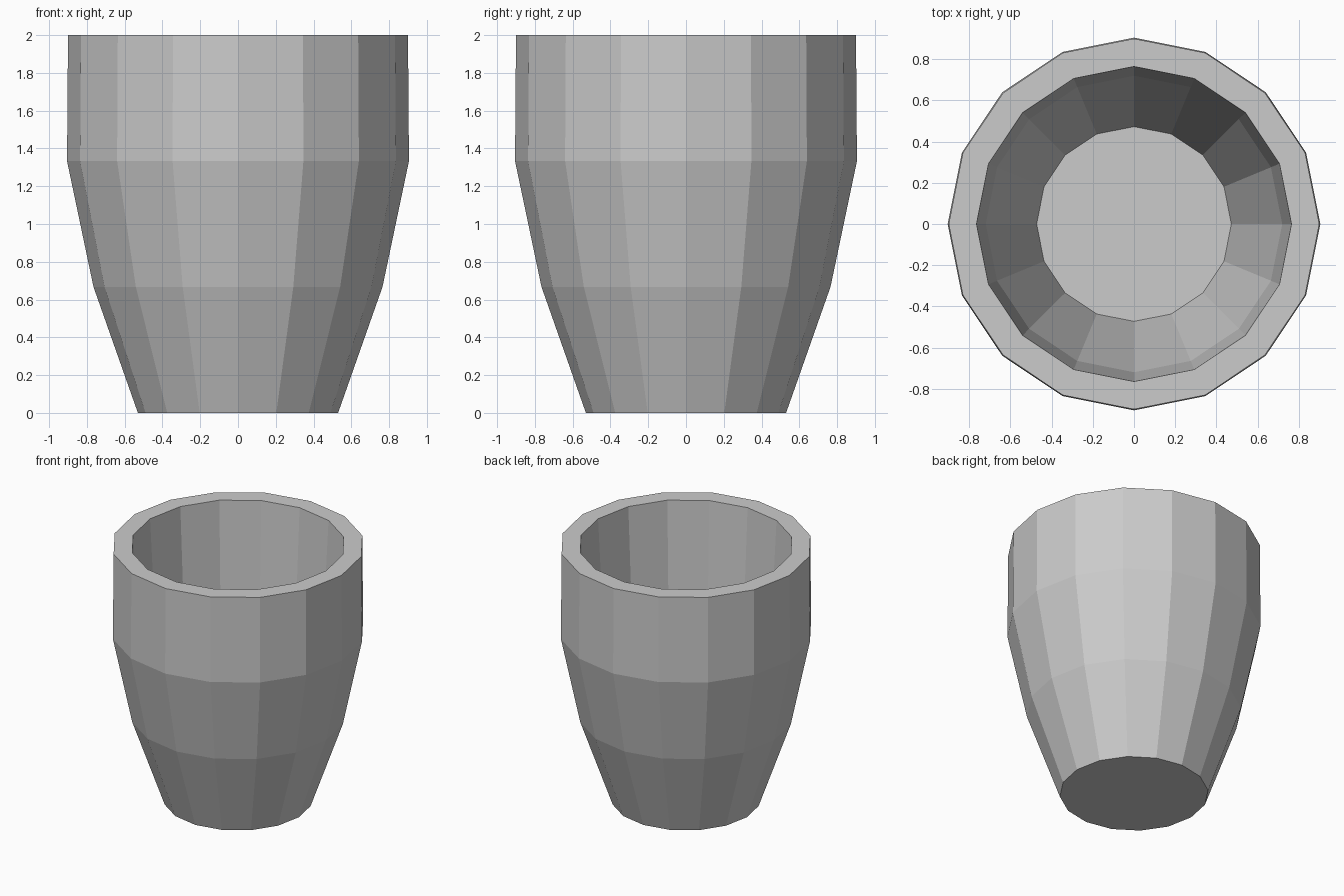
import bpy, bmesh
from math import cos, sin, pi

if "Cube" in bpy.data.objects:
    bpy.data.objects.remove(bpy.data.objects["Cube"])

SIDES = 16

# (radius, height): outside from base to rim, then down the inside to the floor
PROFILE = [(0.53, 0), (0.765, 0.667), (0.905, 1.333), (0.90, 2.0),
           (0.765, 2.0), (0.72, 1.2), (0.473, 0.2)]


def lathe(name, profile, sides):
    bm = bmesh.new()
    rings = [[bm.verts.new((r * cos(2 * pi * i / sides), r * sin(2 * pi * i / sides), z))
              for i in range(sides)] for r, z in profile]
    for low, high in zip(rings, rings[1:]):
        for i in range(sides):
            j = (i + 1) % sides
            bm.faces.new((low[i], low[j], high[j], high[i]))
    # Underside and inner floor
    bm.faces.new(rings[0][::-1])
    bm.faces.new(rings[-1])
    bmesh.ops.recalc_face_normals(bm, faces=bm.faces)
    mesh = bpy.data.meshes.new(name)
    bm.to_mesh(mesh)
    bm.free()
    obj = bpy.data.objects.new(name, mesh)
    bpy.context.collection.objects.link(obj)
    return obj


# Hollow faceted cup
lathe("cup", PROFILE, SIDES)
